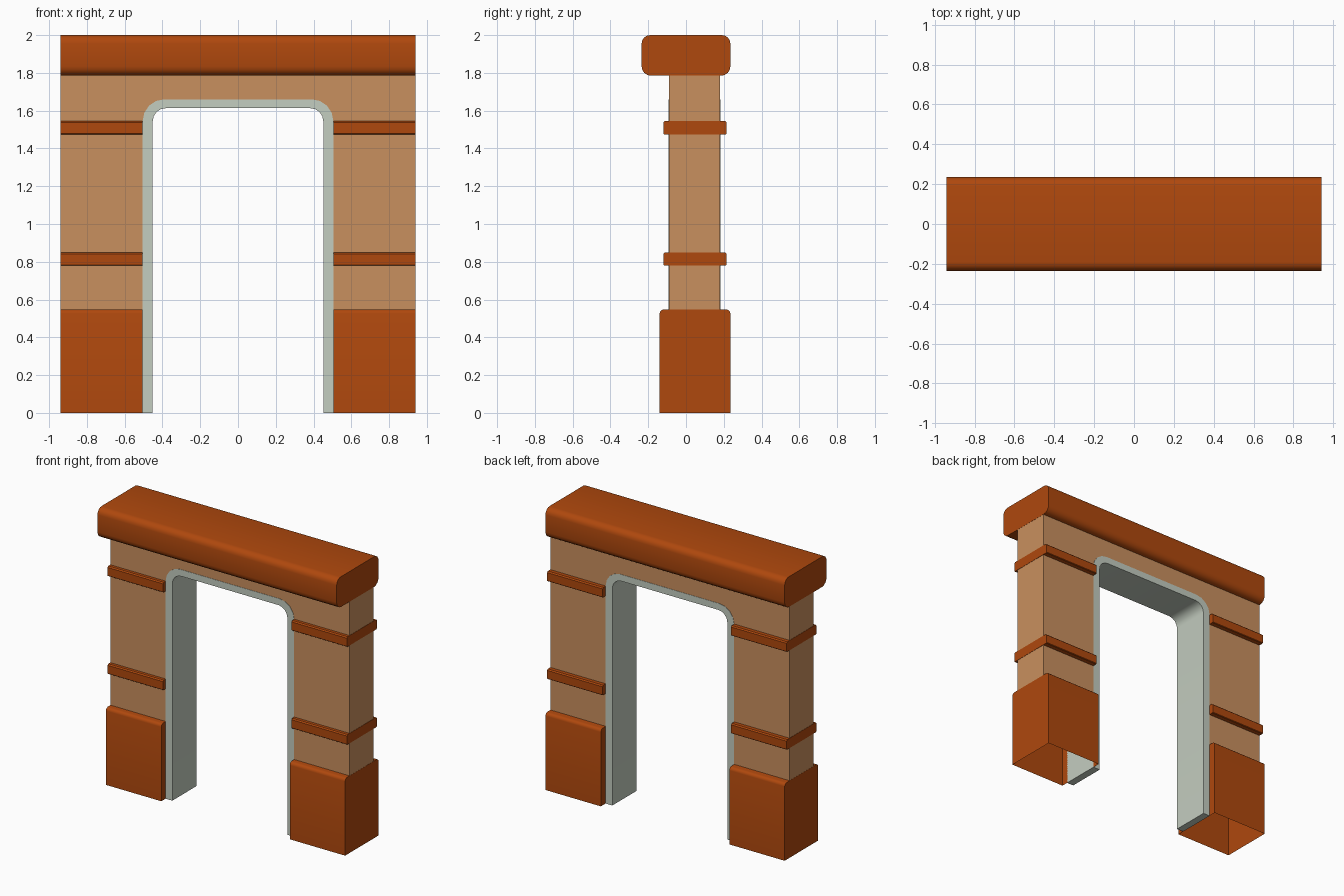
import bpy, bmesh, math
from mathutils import Vector

cube = bpy.data.objects.get("Cube")
if cube:
    bpy.data.objects.remove(cube)


def material(name, rgb):
    m = bpy.data.materials.new(name)
    m.use_nodes = True
    m.diffuse_color = (*rgb, 1)
    m.node_tree.nodes["Principled BSDF"].inputs["Base Color"].default_value = (*rgb, 1)
    return m


RUST = material("rust orange", (0.43, 0.065, 0.004))
TAN = material("sandy tan", (0.584, 0.279, 0.114))
PALE = material("pale grey green", (0.552, 0.61, 0.527))

HALF = 0.94                 # half width of the arch
OPEN_X, OPEN_Z = 0.505, 1.66  # opening in the wall
FRONT, BACK = -0.09, 0.18   # wall faces
PLINTH_Z = 0.548


def finish(name, bm, mat, smooth=False):
    bmesh.ops.recalc_face_normals(bm, faces=bm.faces)
    me = bpy.data.meshes.new(name)
    bm.to_mesh(me)
    bm.free()
    me.materials.append(mat)
    ob = bpy.data.objects.new(name, me)
    bpy.context.collection.objects.link(ob)
    if smooth:
        bpy.ops.object.select_all(action='DESELECT')
        ob.select_set(True)
        bpy.context.view_layer.objects.active = ob
        bpy.ops.object.shade_smooth_by_angle(angle=math.radians(35))
    return ob


def corner(cx, cz, r, start, n):
    """Quarter arc running clockwise from the start angle."""
    angles = [math.radians(start - 90 * i / n) for i in range(n + 1)]
    return [(cx + r * math.cos(a), cz + r * math.sin(a)) for a in angles]


def rounded(y0, y1, z0, z1, r_top, r_low=0, n=4):
    """Cross-section with rounded corners, starting and ending at the bottom."""
    low = lambda y, s: corner(y, z0 + r_low, r_low, s, n) if r_low else [(y, z0)]
    return (low(y0 + r_low, 270)
            + corner(y0 + r_top, z1 - r_top, r_top, 180, n)
            + corner(y1 - r_top, z1 - r_top, r_top, 90, n)
            + low(y1 - r_low, 0))


def archway(half, top, r, z0):
    """Door-shaped outline from left foot to right foot."""
    return ([(-half, z0)] + corner(-half + r, top - r, r, 180, 4)
            + corner(half - r, top - r, r, 90, 4) + [(half, z0)])


def sweep(name, profile, a, b, axis, mat, smooth=False):
    """Solid made by sweeping a closed outline along x or y."""
    place = (lambda p, t: Vector((t, *p))) if axis == 'x' else (lambda p, t: Vector((p[0], t, p[1])))
    bm = bmesh.new()
    rings = [[bm.verts.new(place(p, t)) for p in profile] for t in (a, b)]
    n = len(profile)
    for i in range(n):
        j = (i + 1) % n
        bm.faces.new((rings[0][i], rings[0][j], rings[1][j], rings[1][i]))
    for ring in rings:
        bm.faces.new(ring)
    return finish(name, bm, mat, smooth)


def plinth(name, side):
    """Hollow foot, open underneath and around the door lining."""
    profile = rounded(-0.14, 0.235, 0, PLINTH_Z, 0.022, n=3)
    bm = bmesh.new()
    inner, outer = [[bm.verts.new((side * x, y, z)) for y, z in profile]
                    for x in (OPEN_X, HALF)]
    for i in range(len(profile) - 1):
        bm.faces.new((inner[i], inner[i + 1], outer[i + 1], outer[i]))
    bm.faces.new(outer)
    notch = [bm.verts.new((side * OPEN_X, y, z)) for y, z in
             ((BACK, 0), (BACK, PLINTH_Z - 0.01), (FRONT, PLINTH_Z - 0.01), (FRONT, 0))]
    bm.faces.new(inner + notch)
    finish(name, bm, RUST, True)


# wall around the opening
opening = archway(OPEN_X, OPEN_Z, 0.115, PLINTH_Z - 0.005)
top = 1.79
wall = opening + [(HALF - 0.001, PLINTH_Z - 0.005), (HALF - 0.001, top),
                  (-HALF + 0.001, top), (-HALF + 0.001, PLINTH_Z - 0.005)]
sweep("wall", wall, FRONT, BACK, 'y', TAN)

# door lining
lining = archway(OPEN_X, OPEN_Z, 0.115, 0) + archway(0.452, 1.613, 0.07, 0)[::-1]
sweep("door_lining", lining, FRONT - 0.002, BACK + 0.002, 'y', PALE, True)

# rounded top beam
sweep("top_beam", rounded(-0.235, 0.235, 1.785, 2.0, 0.045, 0.05), -HALF, HALF, 'x', RUST, True)

# feet and trim bands on each pillar
for side, label in ((1, "left"), (-1, "right")):
    plinth(label + "_plinth", side)
    for z, level in ((0.78, "lower"), (1.475, "upper")):
        sweep(f"{label}_{level}_band", rounded(-0.12, 0.215, z, z + 0.07, 0.008, 0.004, 1),
              side * OPEN_X, side * (HALF + 0.001), 'x', RUST)
